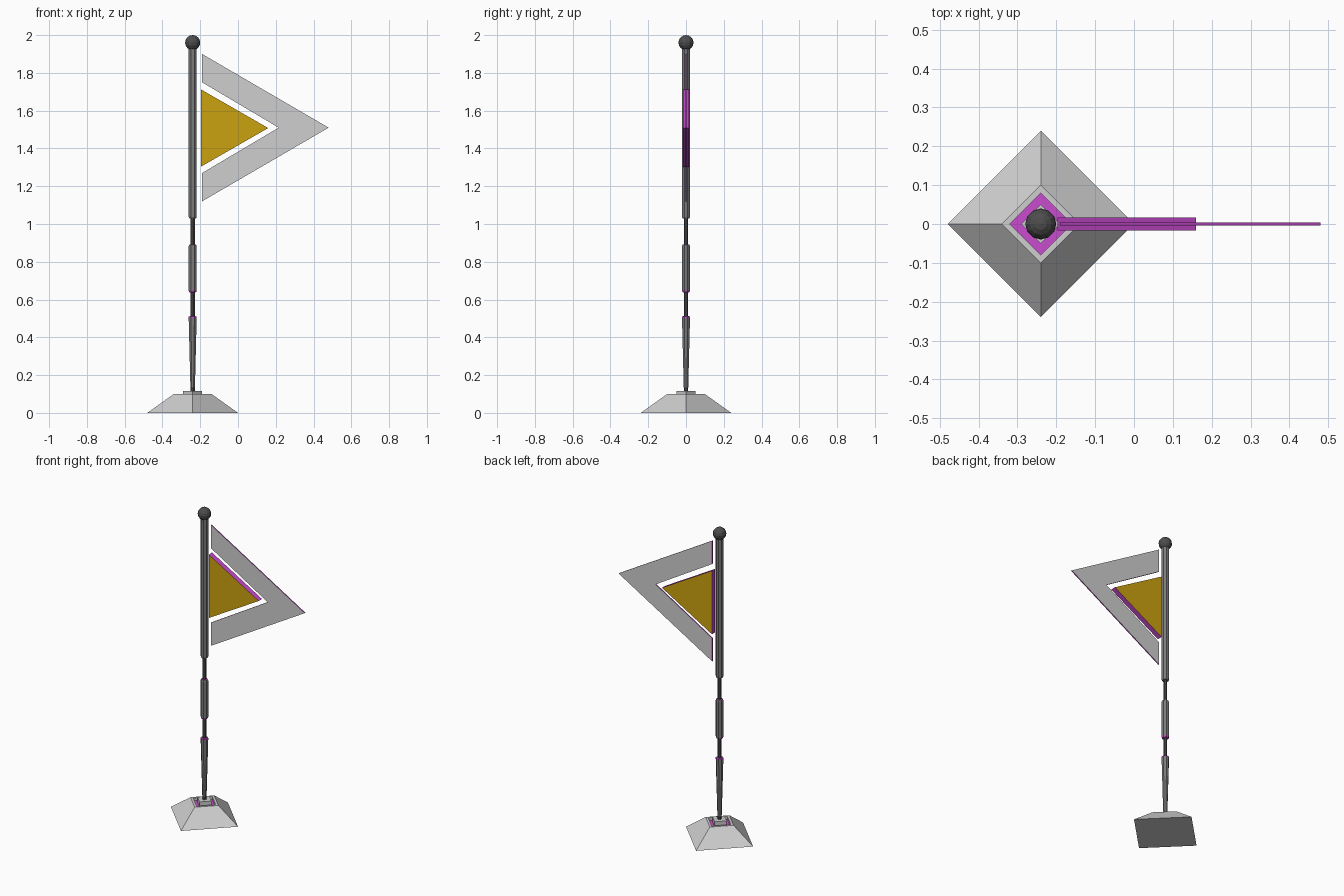
import bpy, bmesh, math

if "Cube" in bpy.data.objects:
    bpy.data.objects.remove(bpy.data.objects["Cube"])

PX = -0.24  # pole axis


def material(name, rgb):
    m = bpy.data.materials.new(name)
    m.diffuse_color = (*rgb, 1)
    m.use_nodes = True
    m.node_tree.nodes["Principled BSDF"].inputs["Base Color"].default_value = m.diffuse_color
    return m


LIGHT = material("light grey", (0.62, 0.62, 0.62))
GREY = material("mid grey", (0.2, 0.2, 0.2))
DARK = material("dark grey", (0.075, 0.075, 0.075))
GOLD = material("gold", (0.60, 0.36, 0.005))
MAGENTA = material("magenta", (0.58, 0.07, 0.62))


def finish(name, bm, mats):
    bmesh.ops.recalc_face_normals(bm, faces=bm.faces)
    me = bpy.data.meshes.new(name)
    bm.to_mesh(me)
    bm.free()
    for m in mats:
        me.materials.append(m)
    ob = bpy.data.objects.new(name, me)
    bpy.context.collection.objects.link(ob)
    return ob


def lathe(name, profile, sides, mats, bands=None, turn=0.0):
    """Stack rings of (radius, z); bands gives a material index per band."""
    bm = bmesh.new()
    rings = []
    for r, z in profile:
        rings.append([bm.verts.new((PX + r * math.cos(turn + 2 * math.pi * i / sides),
                                    r * math.sin(turn + 2 * math.pi * i / sides), z))
                      for i in range(sides)])
    for b, (lo, hi) in enumerate(zip(rings, rings[1:])):
        for i in range(sides):
            j = (i + 1) % sides
            f = bm.faces.new((lo[i], lo[j], hi[j], hi[i]))
            f.material_index = bands[b] if bands else 0
    bm.faces.new(rings[0]).material_index = bands[0] if bands else 0
    bm.faces.new(rings[-1]).material_index = bands[-1] if bands else 0
    return finish(name, bm, mats)


def plate(name, outline, half, face_mat):
    """Extruded outline in the xz plane with magenta rims."""
    bm = bmesh.new()
    f = bm.faces.new([bm.verts.new((x, -half, z)) for x, z in outline])
    ext = bmesh.ops.extrude_face_region(bm, geom=[f], use_keep_orig=True)
    for v in ext["geom"]:
        if isinstance(v, bmesh.types.BMVert):
            v.co.y = half
    bm.normal_update()
    for f in bm.faces:
        f.material_index = 0 if abs(f.normal.y) > 0.5 else 1
    return finish(name, bm, [face_mat, MAGENTA])


# Diamond base with a sunken socket, magenta on the socket floor
lathe("base", [(0.24, 0), (0.10, 0.10), (0.08, 0.10), (0.08, 0.082), (0.05, 0.082)],
      4, [LIGHT, MAGENTA], [0, 0, 0, 1])
bpy.data.objects["base"].data.polygons[-2].material_index = 0  # underside stays grey
lathe("plinth", [(0.05, 0.08), (0.05, 0.115)], 4, [LIGHT])

# Thin dark core that shows between the pole sleeves
lathe("pole_core", [(0.012, 0.10), (0.012, 1.20)], 8, [DARK], turn=math.pi / 8)

# Pole sleeves, with magenta end bevels
T = math.pi / 8
lathe("lower_sleeve", [(0.009, 0.12), (0.013, 0.135), (0.023, 0.503), (0.023, 0.511), (0.012, 0.512)],
      8, [GREY, MAGENTA, DARK], [2, 0, 1, 1], T)
lathe("middle_sleeve", [(0.012, 0.638), (0.020, 0.639), (0.023, 0.648), (0.023, 0.882),
                        (0.020, 0.89), (0.012, 0.891)],
      8, [GREY, MAGENTA], [1, 1, 0, 0, 1], T)
lathe("upper_sleeve", [(0.019, 1.03), (0.023, 1.038), (0.023, 1.935)],
      8, [GREY], None, T)

# Ball finial
bm = bmesh.new()
bmesh.ops.create_uvsphere(bm, u_segments=12, v_segments=8, radius=0.04)
bmesh.ops.translate(bm, verts=bm.verts, vec=(PX, 0, 1.96))
finish("finial_ball", bm, [DARK])

# Pennant: thin outer chevron and thicker gold triangle
plate("pennant_border", [(-0.19, 1.90), (0.48, 1.51), (-0.19, 1.12),
                         (-0.19, 1.27), (0.215, 1.51), (-0.19, 1.75)], 0.0035, LIGHT)
plate("pennant_centre", [(-0.197, 1.713), (0.16, 1.508), (-0.197, 1.303)], 0.017, GOLD)
